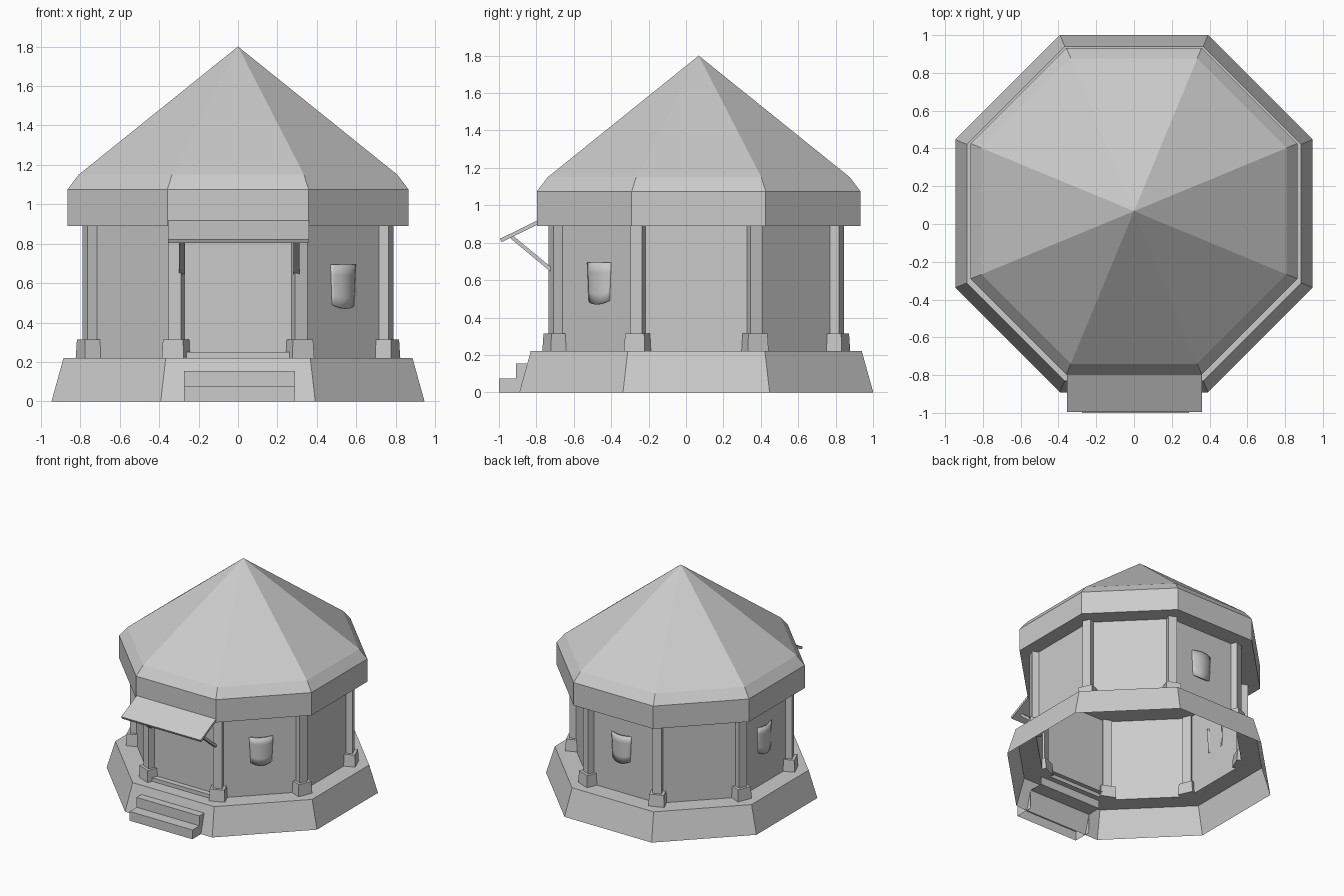
import bpy, bmesh, math
from mathutils import Vector, Matrix

cube = bpy.data.objects.get("Cube")
if cube:
    bpy.data.objects.remove(cube, do_unlink=True)

stone = bpy.data.materials.new("pale_grey")
stone.use_nodes = True
GREY = (0.6, 0.6, 0.6, 1)
stone.diffuse_color = GREY
stone.node_tree.nodes["Principled BSDF"].inputs["Base Color"].default_value = GREY

CY = 0.055            # centre of the octagonal plan
WALL = 0.742          # distance from the centre to each wall
FLOOR, EAVE = 0.22, 0.89


def finish(name, bm, matrix=None):
    if matrix:
        bm.transform(matrix)
    mesh = bpy.data.meshes.new(name)
    bm.to_mesh(mesh)
    bm.free()
    mesh.materials.append(stone)
    obj = bpy.data.objects.new(name, mesh)
    bpy.context.collection.objects.link(obj)
    return obj


def octagon(name, profile, cy=CY, tip=None, cap=False):
    """Loft octagons given as (apothem, height); optionally close to a tip."""
    bm = bmesh.new()
    rings = []
    for apothem, z in profile:
        r = apothem / math.cos(math.pi / 8)
        angles = [(i + 0.5) * math.pi / 4 for i in range(8)]
        rings.append([bm.verts.new((r * math.cos(a), cy + r * math.sin(a), z)) for a in angles])
    for low, high in zip(rings, rings[1:]):
        for i in range(8):
            j = (i + 1) % 8
            bm.faces.new((low[i], low[j], high[j], high[i]))
    if tip:
        top = bm.verts.new((0, cy, tip))
        for i in range(8):
            bm.faces.new((rings[-1][i], rings[-1][(i + 1) % 8], top))
    if cap:
        bm.faces.new(rings[0][::-1])
    return finish(name, bm)


def box(name, size, matrix, taper=1.0):
    bm = bmesh.new()
    bmesh.ops.create_cube(bm, size=1)
    for v in bm.verts:
        k = taper if v.co.z > 0 else 1.0
        v.co = Vector((v.co.x * size[0] * k, v.co.y * size[1] * k, v.co.z * size[2]))
    return finish(name, bm, matrix)


def beam(name, x, width, thick, start, end):
    """Flat bar in the y-z plane between two (y, z) points."""
    a, b = Vector((x, *start)), Vector((x, *end))
    turn = Matrix.Rotation(math.atan2(b.z - a.z, b.y - a.y), 4, 'X')
    return box(name, (width, (b - a).length, thick), Matrix.Translation((a + b) / 2) @ turn)


# Main body: hollow plinth, wall skin and pointed roof
octagon("plinth", [(0.946, 0), (0.885, FLOOR), (WALL, FLOOR)])
octagon("walls", [(WALL, FLOOR), (WALL, EAVE)])
octagon("roof", [(0.865, EAVE), (0.865, 1.075), (0.808, 1.15)], cy=0.068, tip=1.8, cap=True)

# Corner pillars with tapered feet
for i in range(8):
    a = (i + 0.5) * math.pi / 4
    place = Matrix.Translation((0, CY, 0)) @ Matrix.Rotation(a, 4, 'Z') @ Matrix.Translation((0.806, 0, 0))
    box(f"pillar_{i + 1}", (0.068, 0.068, EAVE - FLOOR),
        place @ Matrix.Translation((0, 0, (EAVE + FLOOR) / 2)))
    box(f"pillar_foot_{i + 1}", (0.12, 0.12, 0.095),
        place @ Matrix.Translation((0, 0, FLOOR + 0.0475)), taper=0.92)


# Entrance: folded steps, open underneath, rising to the sill
def steps(name, x0, x1):
    bm = bmesh.new()
    path = [(-1.0, 0), (-1.0, 0.075), (-0.91, 0.075), (-0.91, 0.155),
            (-0.73, 0.155), (-0.73, 0.25), (-0.65, 0.25)]
    left = [bm.verts.new((x0, *p)) for p in path]
    right = [bm.verts.new((x1, *p)) for p in path]
    for i in range(len(path) - 1):
        bm.faces.new((left[i], right[i], right[i + 1], left[i + 1]))
    for x, row in ((x0, left), (x1, right)):
        back = [bm.verts.new((x, -0.85, z)) for z in (0.155, 0)]
        side = row[:4] + back
        bm.faces.new(side if x == x0 else side[::-1])
    finish(name, bm)


steps("entrance_steps", -0.275, 0.29)

# Propped awning over the entrance
beam("awning", 0.003, 0.714, 0.02, (-0.99, 0.812), (-0.78, 0.915))
for side, x in (("left", 0.297), ("right", -0.283)):
    beam(f"awning_strut_{side}", x, 0.03, 0.02, (-0.935, 0.833), (-0.72, 0.655))


# Bowed wall shields with a rounded lower edge
def shield(name, degrees, shift):
    bm = bmesh.new()
    cols, rows = 12, 4
    grid = []
    for r in range(rows + 1):
        t = r / rows
        line = []
        for c in range(cols + 1):
            u = 2 * c / cols - 1
            bottom = 0.47 + 0.02 * u * u
            line.append(bm.verts.new((WALL + 0.003 + 0.025 * (1 - u * u),
                                      shift + u * (0.08 + 0.01 * t),
                                      bottom + (0.695 - bottom) * t)))
        grid.append(line)
    for low, high in zip(grid, grid[1:]):
        for c in range(cols):
            bm.faces.new((low[c], low[c + 1], high[c + 1], high[c]))
    turn = Matrix.Translation((0, CY, 0)) @ Matrix.Rotation(math.radians(degrees), 4, 'Z')
    obj = finish(name, bm, turn)
    solid = obj.modifiers.new("thickness", 'SOLIDIFY')
    solid.thickness = 0.012
    bpy.ops.object.select_all(action='DESELECT')
    obj.select_set(True)
    bpy.context.view_layer.objects.active = obj
    bpy.ops.object.shade_smooth_by_angle(angle=math.radians(35))


for label, degrees, shift in (("front", -45, 0.01), ("back", 90, -0.02), ("side", 180, 0)):
    shield(f"shield_{label}", degrees, shift)
